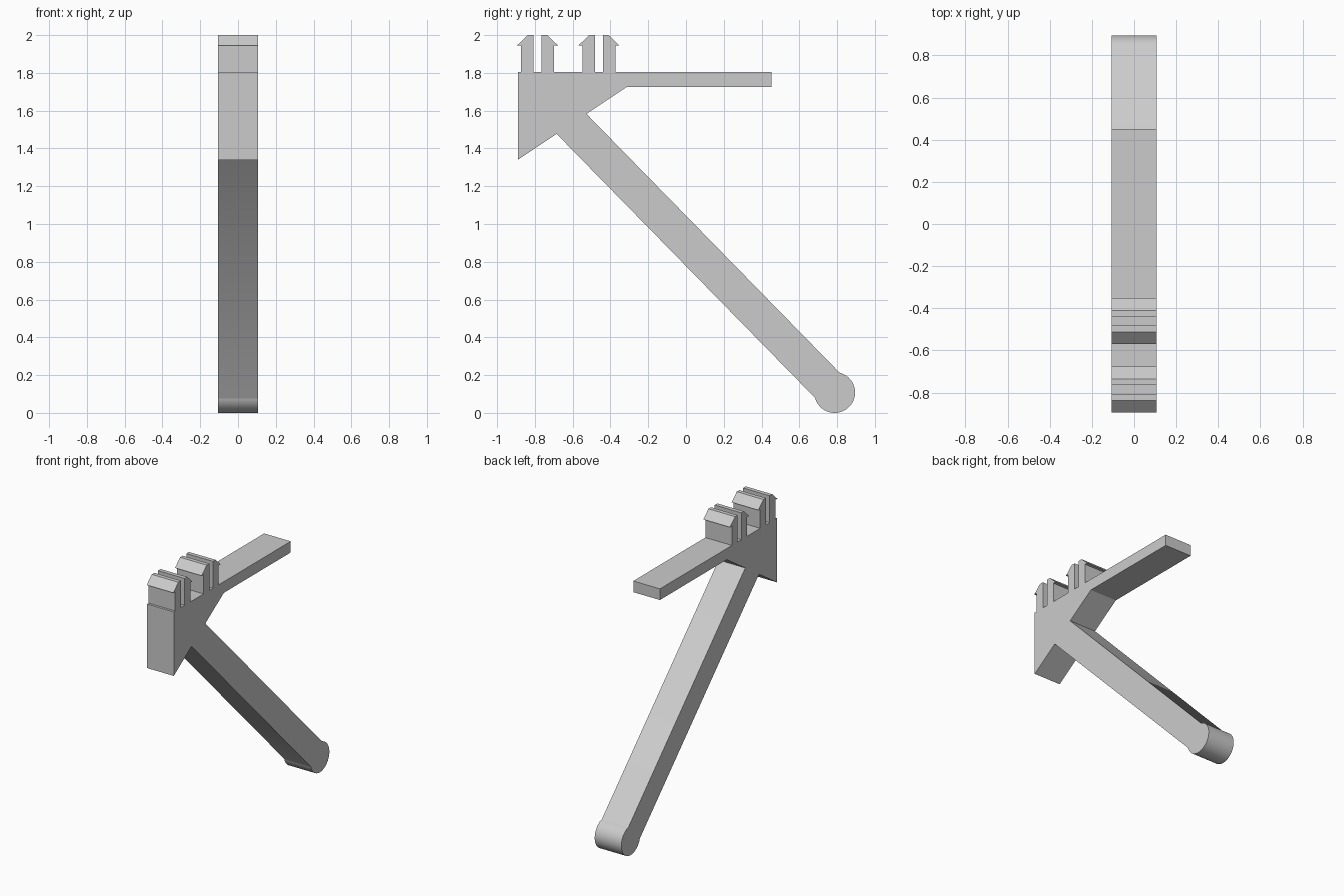
import bpy, bmesh, math

HALF_WIDTH = 0.107
DECK = 1.805          # height of the flat top of the bracket

if "Cube" in bpy.data.objects:
    bpy.data.objects.remove(bpy.data.objects["Cube"], do_unlink=True)

grey = bpy.data.materials.new("plain grey")
grey.use_nodes = True
colour = (0.6, 0.6, 0.6, 1)
grey.diffuse_color = colour
grey.node_tree.nodes["Principled BSDF"].inputs["Base Color"].default_value = colour


def extrude_profile(name, outline):
    """Sweep a (y, z) outline across the full width of the model."""
    bm = bmesh.new()
    face = bm.faces.new([bm.verts.new((-HALF_WIDTH, y, z)) for y, z in outline])
    swept = bmesh.ops.extrude_face_region(bm, geom=[face])["geom"]
    verts = [v for v in swept if isinstance(v, bmesh.types.BMVert)]
    bmesh.ops.translate(bm, verts=verts, vec=(2 * HALF_WIDTH, 0, 0))
    bmesh.ops.recalc_face_normals(bm, faces=bm.faces)
    mesh = bpy.data.meshes.new(name)
    bm.to_mesh(mesh)
    bm.free()
    mesh.materials.append(grey)
    obj = bpy.data.objects.new(name, mesh)
    bpy.context.collection.objects.link(obj)
    bpy.ops.object.select_all(action="DESELECT")
    obj.select_set(True)
    bpy.context.view_layer.objects.active = obj
    bpy.ops.object.shade_smooth_by_angle(angle=math.radians(30))
    return obj


# Rounded foot at the end of the diagonal strut
foot_y, foot_z, foot_radius, steps = 0.787, 0.108, 0.108, 48
foot = []
for i in range(steps + 1):
    a = math.radians(76 - 241 * i / steps)
    foot.append((foot_y + foot_radius * math.cos(a), foot_z + foot_radius * math.sin(a)))

# Bracket head, flat arm and diagonal strut in one continuous body
extrude_profile("bracket_body", [
    (-0.89, DECK), (0.452, DECK), (0.452, 1.724), (-0.315, 1.724), (-0.527, 1.583),
    *foot, (-0.685, 1.477), (-0.89, 1.34)])

# Two snap clips, each a mirrored pair of barbed prongs
prong = [(0.021, DECK), (0.021, 2.0), (0.051, 2.0),
         (0.109, 1.945), (0.087, 1.945), (0.087, DECK)]
for clip, centre in (("front", -0.786), ("rear", -0.461)):
    for side, sign in (("front", -1), ("rear", 1)):
        extrude_profile(f"{clip}_clip_{side}_prong",
                        [(centre + sign * y, z) for y, z in prong])
